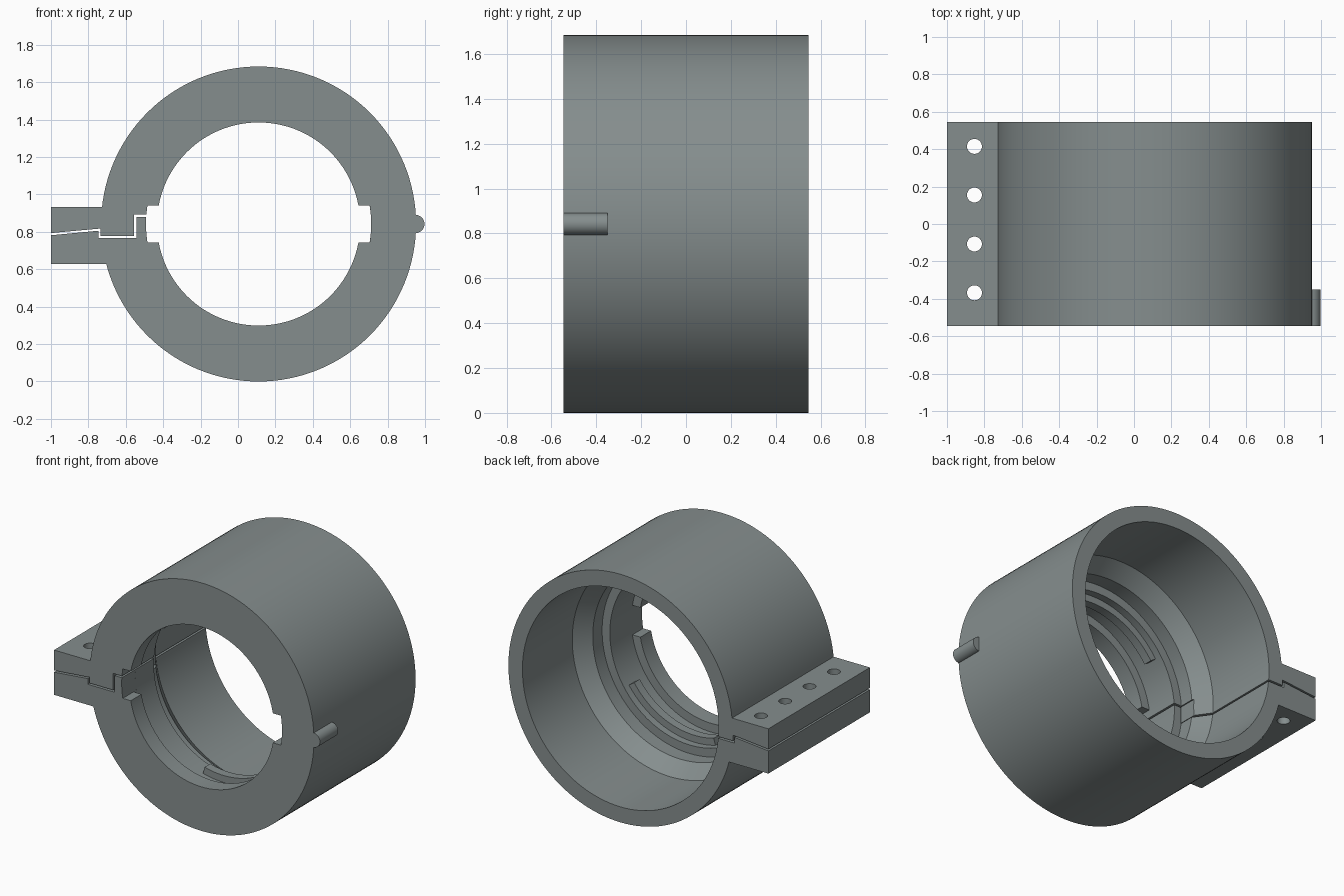
import bpy, bmesh, math
from mathutils import Vector

if "Cube" in bpy.data.objects:
    bpy.data.objects.remove(bpy.data.objects["Cube"])

CX, CZ, HY = 0.11, 0.842, 0.545      # bore axis and half depth

grey = bpy.data.materials.new("slate_grey")
grey.diffuse_color = (0.235, 0.27, 0.27, 1)
grey.use_nodes = True
grey.node_tree.nodes["Principled BSDF"].inputs["Base Color"].default_value = grey.diffuse_color


def finish(name, bm):
    bmesh.ops.recalc_face_normals(bm, faces=bm.faces)
    me = bpy.data.meshes.new(name)
    bm.to_mesh(me)
    bm.free()
    me.materials.append(grey)
    ob = bpy.data.objects.new(name, me)
    bpy.context.collection.objects.link(ob)
    return ob


def lathe(name, profile, a0=0, a1=360, steps=128):
    """Sweep a closed (radius, y) profile about the bore axis."""
    bm = bmesh.new()
    full = a1 - a0 == 360
    rings = []
    for i in range(steps if full else steps + 1):
        a = math.radians(a0 + (a1 - a0) * i / steps)
        rings.append([bm.verts.new((CX + r * math.cos(a), y, CZ + r * math.sin(a)))
                      for r, y in profile])
    n = len(profile)
    for i in range(steps):
        p, q = rings[i], rings[(i + 1) % len(rings)]
        for k in range(n):
            bm.faces.new((p[k], p[(k + 1) % n], q[(k + 1) % n], q[k]))
    if not full:
        bm.faces.new(rings[0])
        bm.faces.new(rings[-1])
    return finish(name, bm)


def prism(name, outline, y0, y1):
    """Extrude an (x, z) outline along y."""
    bm = bmesh.new()
    f = bm.faces.new([bm.verts.new((x, y0, z)) for x, z in outline])
    new = bmesh.ops.extrude_face_region(bm, geom=[f])["geom"]
    bmesh.ops.translate(bm, vec=(0, y1 - y0, 0),
                        verts=[v for v in new if isinstance(v, bmesh.types.BMVert)])
    return finish(name, bm)


def box(name, x0, x1, y0, y1, z0, z1):
    return prism(name, [(x0, z0), (x1, z0), (x1, z1), (x0, z1)], y0, y1)


def boolean(target, tool, op):
    m = target.modifiers.new(op, 'BOOLEAN')
    m.operation, m.solver, m.object = op, 'EXACT', tool
    bpy.context.view_layer.objects.active = target
    bpy.ops.object.modifier_apply(modifier=m.name)
    bpy.data.objects.remove(tool)


def smooth(ob):
    bpy.ops.object.select_all(action='DESELECT')
    ob.select_set(True)
    bpy.context.view_layer.objects.active = ob
    bpy.ops.object.shade_smooth_by_angle(angle=math.radians(20))


# Housing: stepped bore, wide at the back, narrow lip at the front
body = lathe("clamp_housing", [
    (0.842, -HY), (0.842, HY), (0.737, HY), (0.737, 0.01), (0.66, -0.10),
    (0.66, -0.20), (0.602, -0.20), (0.602, -0.43), (0.543, -0.43), (0.543, -HY)])

# Clamping flange on the left
boolean(body, box("flange", -1, -0.665, -HY, HY, 0.628, 0.932), 'UNION')

# Two entry slots through the front lip
slot_ends = [-0.602 * math.cos(math.asin(0.1 / 0.602)), 0]
for side in (-1, 1):
    arc = [(CX + side * 0.602 * math.cos(a), CZ + 0.602 * math.sin(a))
           for a in [math.asin(0.1 / 0.602) * k / 6 for k in range(-6, 7)]]
    slot = prism("slot_cutter", [(CX + side * 0.4, CZ - 0.1)] + arc
                 + [(CX + side * 0.4, CZ + 0.1)], -0.6, -0.40)
    boolean(body, slot, 'DIFFERENCE')

# Stepped split line through the flange and left wall
g = 0.006
upper = [(-1.05, 0.783 + g), (-0.74 + g, 0.812 + g), (-0.74 + g, 0.773 + g),
         (-0.55 - g, 0.773 + g), (-0.55 - g, 0.886 + g), (-0.40, 0.886 + g)]
lower = [(-1.05, 0.783 - g), (-0.74 - g, 0.812 - g), (-0.74 - g, 0.773 - g),
         (-0.55 + g, 0.773 - g), (-0.55 + g, 0.886 - g), (-0.40, 0.886 - g)]
boolean(body, prism("split_cutter", upper + lower[::-1], -0.6, 0.6), 'DIFFERENCE')

# Row of bolt holes
for y in (0.415, 0.155, -0.107, -0.368):
    bm = bmesh.new()
    bmesh.ops.create_cone(bm, cap_ends=True, segments=32, radius1=0.04,
                          radius2=0.04, depth=0.6)
    bmesh.ops.translate(bm, vec=Vector((-0.853, y, 0.78)), verts=bm.verts)
    boolean(body, finish("hole_cutter", bm), 'DIFFERENCE')
smooth(body)

# Locking ribs inside, opposite each other
for name, a in (("lower_rib", -105), ("upper_rib", 75)):
    rib = lathe(name, [(0.62, -0.31), (0.62, -0.25), (0.555, -0.25), (0.555, -0.31)],
                a, a + 70, 32)
    smooth(rib)

# Index pin on the right side
pin = prism("index_pin", [(0.948 + 0.049 * math.cos(math.tau * k / 32),
                           CZ + 0.049 * math.sin(math.tau * k / 32)) for k in range(32)],
            -HY, -0.35)
smooth(pin)
